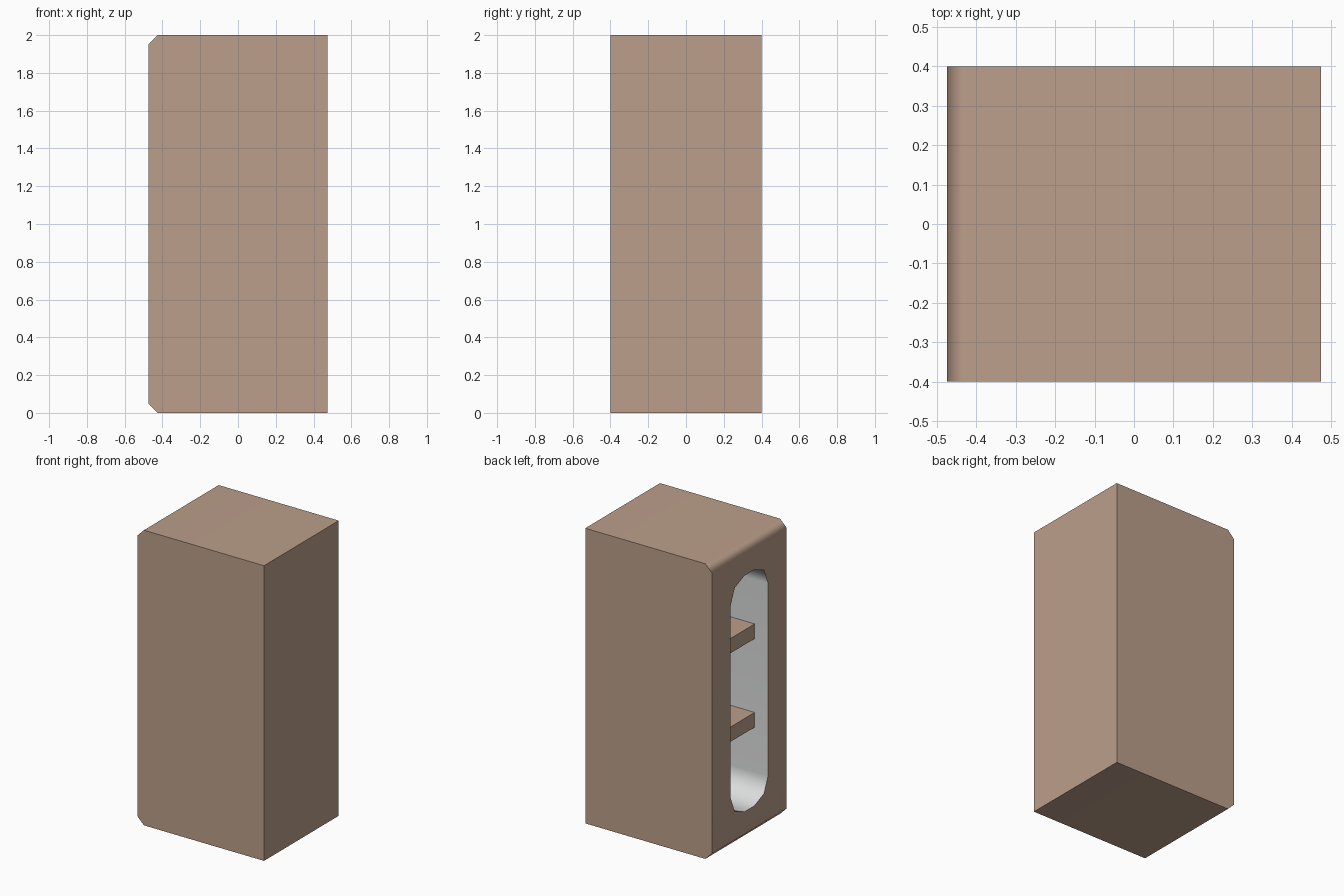
import bpy, bmesh
from math import cos, sin, radians

cube = bpy.data.objects.get("Cube")
if cube:
    bpy.data.objects.remove(cube, do_unlink=True)

HALF_X, HALF_Y, HEIGHT = 0.475, 0.4, 2.0
CHAMFER = 0.05
SLOT_Y, SLOT_LOW, SLOT_HIGH, RADIUS = 0.2, 0.2, 1.8, 0.147
BACK_X = 0.375


def material(name, rgb):
    mat = bpy.data.materials.new(name)
    mat.use_nodes = True
    mat.diffuse_color = (*rgb, 1)
    bsdf = next(n for n in mat.node_tree.nodes if n.type == "BSDF_PRINCIPLED")
    bsdf.inputs["Base Color"].default_value = (*rgb, 1)
    bsdf.inputs["Roughness"].default_value = 0.8
    return mat


def add_object(name, bm, mats):
    bmesh.ops.recalc_face_normals(bm, faces=bm.faces)
    mesh = bpy.data.meshes.new(name)
    bm.to_mesh(mesh)
    bm.free()
    obj = bpy.data.objects.new(name, mesh)
    bpy.context.collection.objects.link(obj)
    for mat in mats:
        mesh.materials.append(mat)
    return obj


brown = material("warm brown", (0.5, 0.345, 0.255))
pale = material("pale grey lining", (0.72, 0.725, 0.73))

# Outer case: side profile with two chamfered corners, swept front to back
bm = bmesh.new()
profile = [(HALF_X, 0), (HALF_X, HEIGHT), (CHAMFER - HALF_X, HEIGHT),
           (-HALF_X, HEIGHT - CHAMFER), (-HALF_X, CHAMFER), (CHAMFER - HALF_X, 0)]
face = bm.faces.new([bm.verts.new((x, -HALF_Y, z)) for x, z in profile])
swept = bmesh.ops.extrude_face_region(bm, geom=[face], use_keep_orig=True)
bmesh.ops.translate(bm, vec=(0, 2 * HALF_Y, 0),
                    verts=[v for v in swept["geom"] if isinstance(v, bmesh.types.BMVert)])

# Open the slotted side
side = next(f for f in bm.faces if all(abs(v.co.x + HALF_X) < 1e-5 for v in f.verts))
rim = list(side.edges)
bmesh.ops.delete(bm, geom=[side], context="FACES_ONLY")

# Rounded slot outline, two segments per corner
cy, top, low = SLOT_Y - RADIUS, SLOT_HIGH - RADIUS, SLOT_LOW + RADIUS
outline = []
for i, (y, z) in enumerate([(cy, top), (-cy, top), (-cy, low), (cy, low)]):
    for step in range(3):
        a = radians(90 * i + 45 * step)
        outline.append((y + RADIUS * cos(a), z + RADIUS * sin(a)))
mouth = [bm.verts.new((-HALF_X, y, z)) for y, z in outline]
inner = [bm.verts.new((BACK_X, y, z)) for y, z in outline]
count = len(outline)
slot = [bm.edges.new((mouth[i], mouth[(i + 1) % count])) for i in range(count)]
bmesh.ops.triangle_fill(bm, use_beauty=True, edges=rim + slot)

# Cavity lining
lining = [bm.faces.new((mouth[i], mouth[(i + 1) % count],
                        inner[(i + 1) % count], inner[i])) for i in range(count)]
lining.append(bm.faces.new(inner))
for f in lining:
    f.material_index = 1
case = add_object("cabinet_case", bm, [brown, pale])

bpy.ops.object.select_all(action="DESELECT")
case.select_set(True)
bpy.context.view_layer.objects.active = case
bpy.ops.object.shade_smooth_by_angle(angle=radians(50))
weighted = case.modifiers.new("even_shading", "WEIGHTED_NORMAL")
weighted.keep_sharp = True

# Two shelves, set back from the mouth of the slot
SHELF_FRONT = -0.375
for name, z in (("lower_shelf", 0.7), ("upper_shelf", 1.3)):
    bm = bmesh.new()
    bmesh.ops.create_cube(bm, size=1)
    bmesh.ops.scale(bm, vec=(BACK_X - SHELF_FRONT, 2 * SLOT_Y, 0.1), verts=bm.verts)
    bmesh.ops.translate(bm, vec=((BACK_X + SHELF_FRONT) / 2, 0, z), verts=bm.verts)
    add_object(name, bm, [brown])
